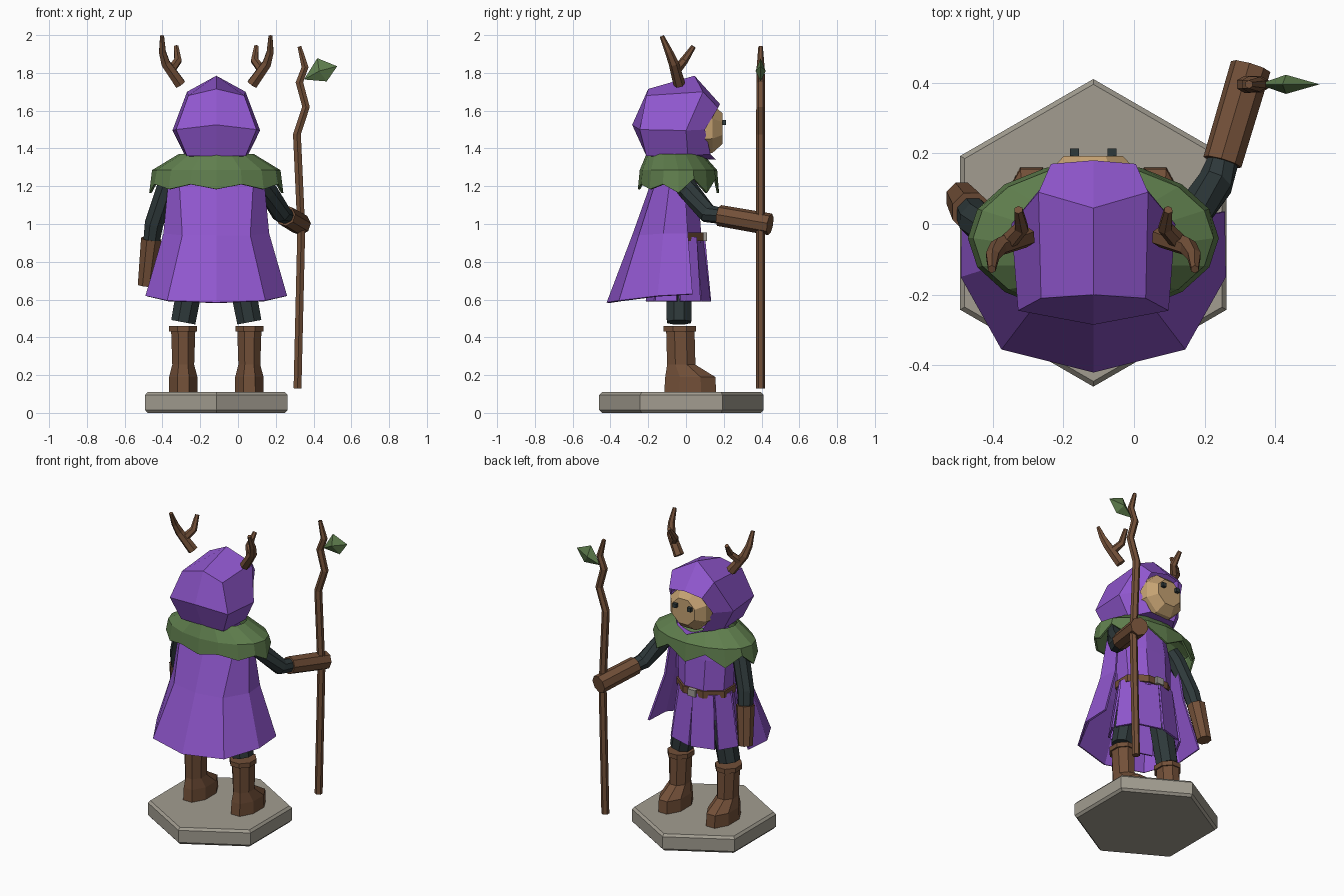
import bpy, bmesh
from math import cos, sin, pi
from mathutils import Vector

if "Cube" in bpy.data.objects:
    bpy.data.objects.remove(bpy.data.objects["Cube"])

CX = -0.115  # symmetry plane of the figure


def material(name, *rgb):
    m = bpy.data.materials.new(name)
    m.use_nodes = True
    m.diffuse_color = (*rgb, 1)
    m.node_tree.nodes["Principled BSDF"].inputs["Base Color"].default_value = (*rgb, 1)
    return m


purple = material("purple cloth", 0.28, 0.095, 0.62)
green = material("leaf green", 0.115, 0.21, 0.075)
brown = material("brown leather", 0.17, 0.08, 0.04)
dark = material("dark cloth", 0.027, 0.04, 0.042)
stone = material("stone", 0.36, 0.335, 0.28)
skin = material("skin", 0.56, 0.36, 0.17)
metal = material("buckle metal", 0.35, 0.33, 0.3)


def build(name, verts, faces, mat, thick=0):
    me = bpy.data.meshes.new(name)
    me.from_pydata([tuple(v) for v in verts], [], faces)
    bm = bmesh.new()
    bm.from_mesh(me)
    bmesh.ops.remove_doubles(bm, verts=bm.verts, dist=0.0005)
    bmesh.ops.recalc_face_normals(bm, faces=bm.faces)
    bm.to_mesh(me)
    bm.free()
    me.materials.append(mat)
    ob = bpy.data.objects.new(name, me)
    bpy.context.collection.objects.link(ob)
    if thick:
        mod = ob.modifiers.new("thickness", 'SOLIDIFY')
        mod.thickness = thick
    return ob


def loft(name, rings, mat, closed=True, caps=True, thick=0):
    n = len(rings[0])
    verts = [v for r in rings for v in r]
    faces = [(a * n + i, a * n + (i + 1) % n, (a + 1) * n + (i + 1) % n, (a + 1) * n + i)
             for a in range(len(rings) - 1) for i in range(n if closed else n - 1)]
    if caps and closed:
        faces += [tuple(range(n)), tuple(range(len(verts) - n, len(verts)))]
    return build(name, verts, faces, mat, thick)


def oval(x, y, z, rx, ry, n=8, turn=0.5):
    return [(x + rx * cos(2 * pi * (i + turn) / n), y + ry * sin(2 * pi * (i + turn) / n), z)
            for i in range(n)]


def tube(name, pts, radii, mat, n=6):
    pts = [Vector(p) for p in pts]
    rings = []
    for i, p in enumerate(pts):
        t = pts[min(i + 1, len(pts) - 1)] - pts[max(i - 1, 0)]
        q = Vector((0, 0, 1)).rotation_difference(t.normalized())
        rings.append([p + q @ Vector(v) for v in oval(0, 0, 0, radii[i], radii[i], n)])
    return loft(name, rings, mat)


def box(name, x, y, z, sx, sy, sz, mat):
    ring = lambda h: [(x + a * sx / 2, y + b * sy / 2, h)
                      for a, b in ((-1, -1), (1, -1), (1, 1), (-1, 1))]
    return loft(name, [ring(z - sz / 2), ring(z + sz / 2)], mat)


# Hexagonal stand with a slim chamfer
loft("stand", [oval(CX, -0.025, z, r, r, 6) for z, r in
               ((0, 0.42), (0.015, 0.435), (0.095, 0.435), (0.11, 0.42))], stone)

# Boots and legs, one pair
for side, s in (("left", -1), ("right", 1)):
    bx = CX + s * 0.175

    def sole(z, hw, back, front):
        k = 1 / cos(pi / 8)
        return oval(bx, (back + front) / 2, z, hw * k, (front - back) / 2 * k)

    loft(side + "_boot", [sole(0.11, 0.076, -0.115, 0.16), sole(0.19, 0.075, -0.11, 0.155),
                          sole(0.255, 0.058, -0.1, 0.05), sole(0.435, 0.064, -0.105, 0.045)], brown)
    loft(side + "_boot_cuff", [sole(z, 0.074, -0.118, 0.052) for z in (0.43, 0.46)], brown)
    tube(side + "_leg", [(bx + s * 0.0, -0.037, 0.48), (bx - s * 0.045, -0.037, 0.72)],
         (0.07, 0.074), dark, 8)

# Tunic, belt and buckle
loft("tunic", [oval(CX, y, z, rx, ry) for z, y, rx, ry in
               ((0.9, -0.045, 0.18, 0.135), (0.96, -0.045, 0.18, 0.135),
                (1.15, -0.05, 0.19, 0.125), (1.34, -0.05, 0.15, 0.1))], purple)
loft("belt", [oval(CX, -0.045, z, 0.192, 0.148) for z in (0.91, 0.955)], brown)
box("buckle", CX, 0.098, 0.933, 0.055, 0.025, 0.045, metal)

# Skirt of overlapping cloth panels
for i in range(8):
    def hem(angle, r, z):
        return (CX + r * cos(angle), -0.04 + 0.72 * r * sin(angle), z)
    mid, half = 2 * pi * i / 8 + pi / 8, pi / 8
    out = 0.012 * (i % 2)
    build("skirt_panel_%d" % (i + 1),
          [hem(mid - half, 0.18, 0.93), hem(mid + half, 0.18, 0.93),
           hem(mid + half * 0.93, 0.225 + out, 0.59), hem(mid - half * 0.93, 0.225 + out, 0.59)],
          [(0, 1, 2, 3)], purple, 0.012)

# Open cape, flaring to the hem
cape = [[(0, -0.16, 1.29), (0.2, -0.14, 1.29), (0.25, -0.08, 1.27), (0.23, -0.01, 1.26)],
        [(0, -0.285, 0.94), (0.18, -0.25, 0.94), (0.28, -0.12, 0.95), (0.27, 0.01, 0.95)],
        [(0, -0.42, 0.585), (0.26, -0.355, 0.595), (0.375, -0.15, 0.62), (0.372, 0.035, 0.63)]]
loft("cape", [[(CX - x, y, z) for x, y, z in reversed(r[1:])] + [(CX + x, y, z) for x, y, z in r]
              for r in cape], purple, closed=False, thick=0.012)

# Ragged shoulder collar, points deeper toward the face side
N = 16
top = oval(CX, -0.06, 1.37, 0.2, 0.15, N, 0)
rim = oval(CX, -0.04, 1.285, 0.34, 0.205, N, 0)
edge = [(x, y, 1.195 + (0.045 if i % 2 else -0.03) * (1 if y > -0.08 else 0.35))
        for i, (x, y, z) in enumerate(oval(CX, -0.04, 0, 0.355, 0.215, N, 0))]
loft("collar", [top, rim, edge], green, caps=False, thick=0.012)

# Faceted hood: half its corners, mirrored
half = dict(peak=(0, 0.045, 1.785), crown=(0, -0.2, 1.715), nape=(0, -0.285, 1.525),
            base=(0, -0.21, 1.36), temple=(0.155, 0.09, 1.7), crown_side=(0.148, -0.21, 1.68),
            back_corner=(0.213, -0.245, 1.5), base_side=(0.155, -0.21, 1.36),
            cheek=(0.232, 0, 1.495), jaw=(0.165, 0.01, 1.36), brow=(0, 0.18, 1.635),
            brow_side=(0.12, 0.17, 1.615), rim=(0.15, 0.1, 1.5), chin_side=(0.09, 0.13, 1.37),
            chin=(0, 0.16, 1.34))
panels = ("peak crown crown_side temple", "peak temple brow_side brow",
          "crown nape back_corner crown_side", "nape base base_side back_corner",
          "temple crown_side back_corner cheek", "cheek back_corner base_side jaw",
          "temple cheek rim brow_side", "cheek jaw chin_side rim",
          "base base_side jaw chin_side chin")
verts, faces = [], []
for s in (1, -1):
    for p in panels:
        start = len(verts)
        verts += [(CX + s * half[k][0], half[k][1], half[k][2]) for k in p.split()]
        faces.append(tuple(range(start, len(verts))))
build("hood", verts, faces, purple)

# Face with a flat front, and eyes
loft("face", [[(x, y, z) for x, z, _ in oval(CX, 1.505, 0, r, r * 0.98)]
              for y, r in ((0.02, 0.14), (0.09, 0.15), (0.14, 0.142), (0.193, 0.09))], skin)
for s in (-1, 1):
    box("eye", CX + s * 0.053, 0.2, 1.537, 0.026, 0.026, 0.026, dark)

# Forked antlers
for side, s in (("left", -1), ("right", 1)):
    at = lambda x, y, z: (CX + s * x, y, z)
    tube(side + "_antler", [at(0.19, -0.035, 1.74), at(0.268, -0.065, 1.85),
                            at(0.285, -0.09, 1.91), at(0.287, -0.128, 1.995)],
         (0.032, 0.027, 0.021, 0.012), brown)
    tube(side + "_antler_branch", [at(0.245, -0.055, 1.81), at(0.203, -0.01, 1.865),
                                   at(0.212, 0.04, 1.94)], (0.026, 0.022, 0.013), brown)

# Raised arm gripping the staff
tube("staff_arm", [(0.09, -0.06, 1.27), (0.16, 0.02, 1.17), (0.23, 0.115, 1.055),
                   (0.26, 0.2, 1.04)], (0.055, 0.055, 0.052, 0.042), dark, 8)
tube("staff_bracer", [(0.25, 0.175, 1.045), (0.33, 0.445, 0.998)], (0.056, 0.058), brown, 8)

# Arm hanging at the side
tube("resting_arm", [(-0.463, 0.04, 0.87), (-0.445, 0.01, 1.0), (-0.37, -0.04, 1.22),
                     (-0.33, -0.05, 1.28)], (0.045, 0.053, 0.055, 0.05), dark, 8)
tube("resting_bracer", [(-0.488, 0.075, 0.675), (-0.46, 0.035, 0.92)], (0.046, 0.058), brown, 8)

# Crooked staff with a leaf at the top
tube("staff", [(x, 0.395, z) for x, z in ((0.315, 0.13), (0.335, 0.97), (0.312, 1.475),
                                          (0.36, 1.62), (0.325, 1.75), (0.355, 1.83),
                                          (0.325, 1.94))],
     (0.024, 0.024, 0.024, 0.023, 0.023, 0.021, 0.012), brown)
leaf = [(0.35, 0.395, 1.765), (0.42, 0.395, 1.878), (0.525, 0.395, 1.835), (0.47, 0.395, 1.755),
        (0.43, 0.368, 1.81), (0.43, 0.422, 1.81)]
build("leaf", leaf, [(i, (i + 1) % 4, tip) for i in range(4) for tip in (4, 5)], green)
